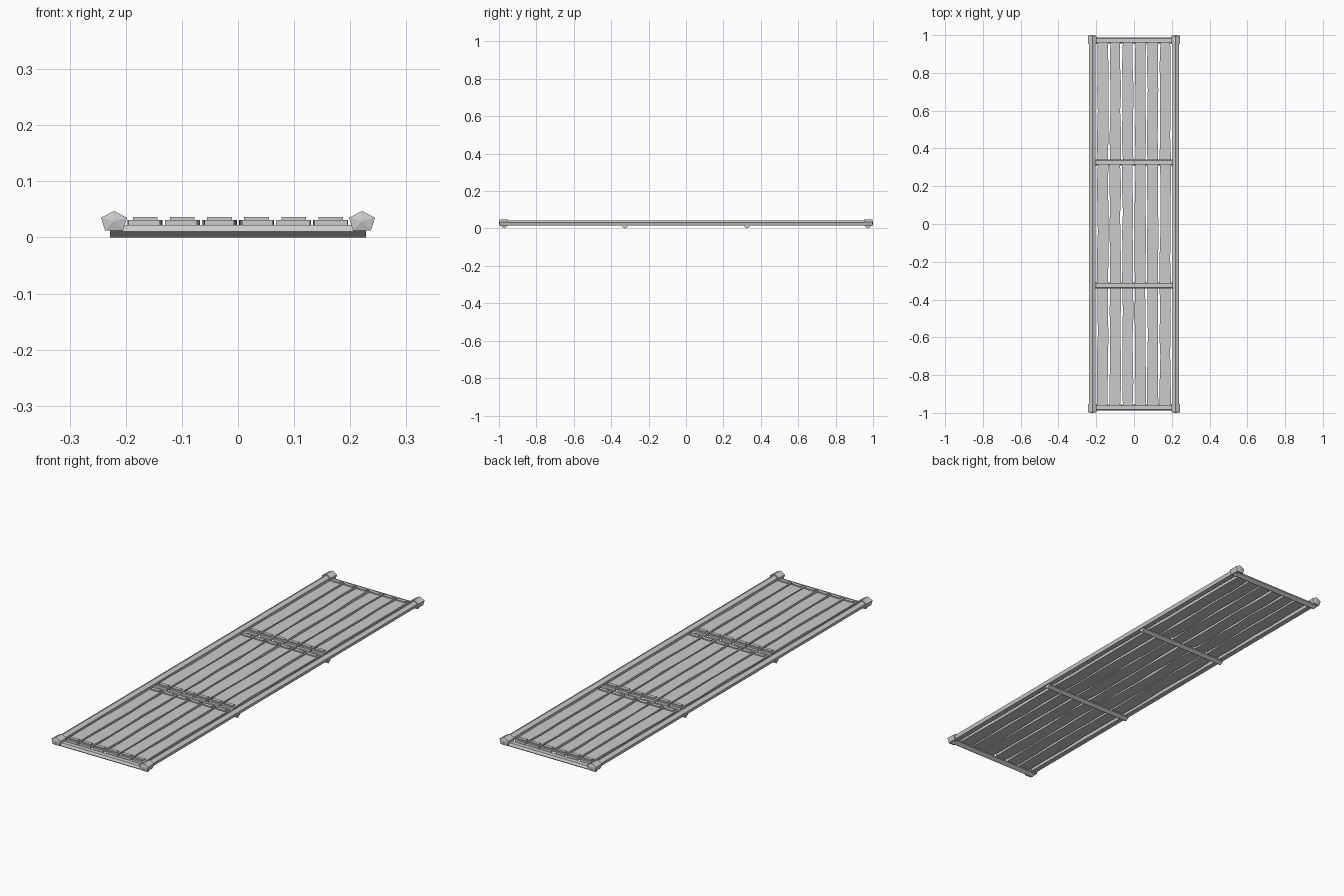
import bpy, random

if "Cube" in bpy.data.objects:
    bpy.data.objects.remove(bpy.data.objects["Cube"])
random.seed(4)

# Five-sided outline, apex up, centred on 0 (across, up)
PENTA = [(0, .0185), (.023, .006), (.016, -.0165), (-.016, -.0165), (-.023, .006)]


def make(name, verts, faces):
    mesh = bpy.data.meshes.new(name)
    mesh.from_pydata(verts, [], faces)
    mesh.update()
    ob = bpy.data.objects.new(name, mesh)
    bpy.context.collection.objects.link(ob)
    return ob


def loft(name, rings):
    """Closed solid through rings of equal point count."""
    n = len(rings[0])
    verts = [v for r in rings for v in r]
    faces = [tuple(range(n))[::-1],
             tuple(range(len(verts) - n, len(verts)))]
    for k in range(len(rings) - 1):
        for i in range(n):
            j = (i + 1) % n
            faces.append((k*n + i, k*n + j, k*n + n + j, k*n + n + i))
    ob = make(name, verts, faces)
    import bmesh
    bm = bmesh.new()
    bm.from_mesh(ob.data)
    bmesh.ops.recalc_face_normals(bm, faces=bm.faces)
    bm.to_mesh(ob.data)
    bm.free()
    return ob


def ring_y(x, y, z, s):
    return [(x + px*s, y, z + pz*s) for px, pz in PENTA]


# Side rails with faceted end caps
for side, x in (("left", -.221), ("right", .221)):
    loft(f"{side}_rail", [ring_y(x, -.97, .029, .72), ring_y(x, .97, .029, .72)])
    for end, d in (("front", -1), ("back", 1)):
        loft(f"{side}_{end}_cap", [ring_y(x, d*.953, .029, 1),
                                   ring_y(x, d*.996, .029, 1),
                                   ring_y(x, d*1.0, .029, .05)])

# Cross bars: five-sided, apex down
BARS = (-.972, -.326, .326, .972)
BAR = [(0, 0), (.016, .011), (.010, .022), (-.010, .022), (-.016, .011)]
for i, yb in enumerate(BARS):
    loft(f"cross_bar_{i+1}", [[(x, yb + y, z) for y, z in BAR] for x in (-.228, .228)])


def box_ring(x0, x1, y, z0, z1):
    return [(x0, y, z0), (x1, y, z0), (x1, y, z1), (x0, y, z1)]


# Slats: six across in three bays, slightly uneven edges, raised pad at each end
for bay in range(3):
    y0, y1 = BARS[bay] + .012, BARS[bay + 1] - .012
    for k in range(6):
        xc = -.1655 + k*.0662
        rings = []
        for t in (0, .2, .42, .6, .8, 1):
            w0, w1 = (random.uniform(-.003, .003) for _ in range(2))
            rings.append(box_ring(xc - .0285 + w0, xc + .0285 + w1,
                                  y0 + (y1 - y0)*t, .019, .0315))
        loft(f"slat_{bay+1}_{k+1}", rings)
        for tag, yp in (("front", y0 + .017), ("back", y1 - .017)):
            loft(f"slat_pad_{bay+1}_{k+1}_{tag}",
                 [box_ring(xc - .022, xc + .022, yp + d, .028, .0365)
                  for d in (-.008, .008)])
